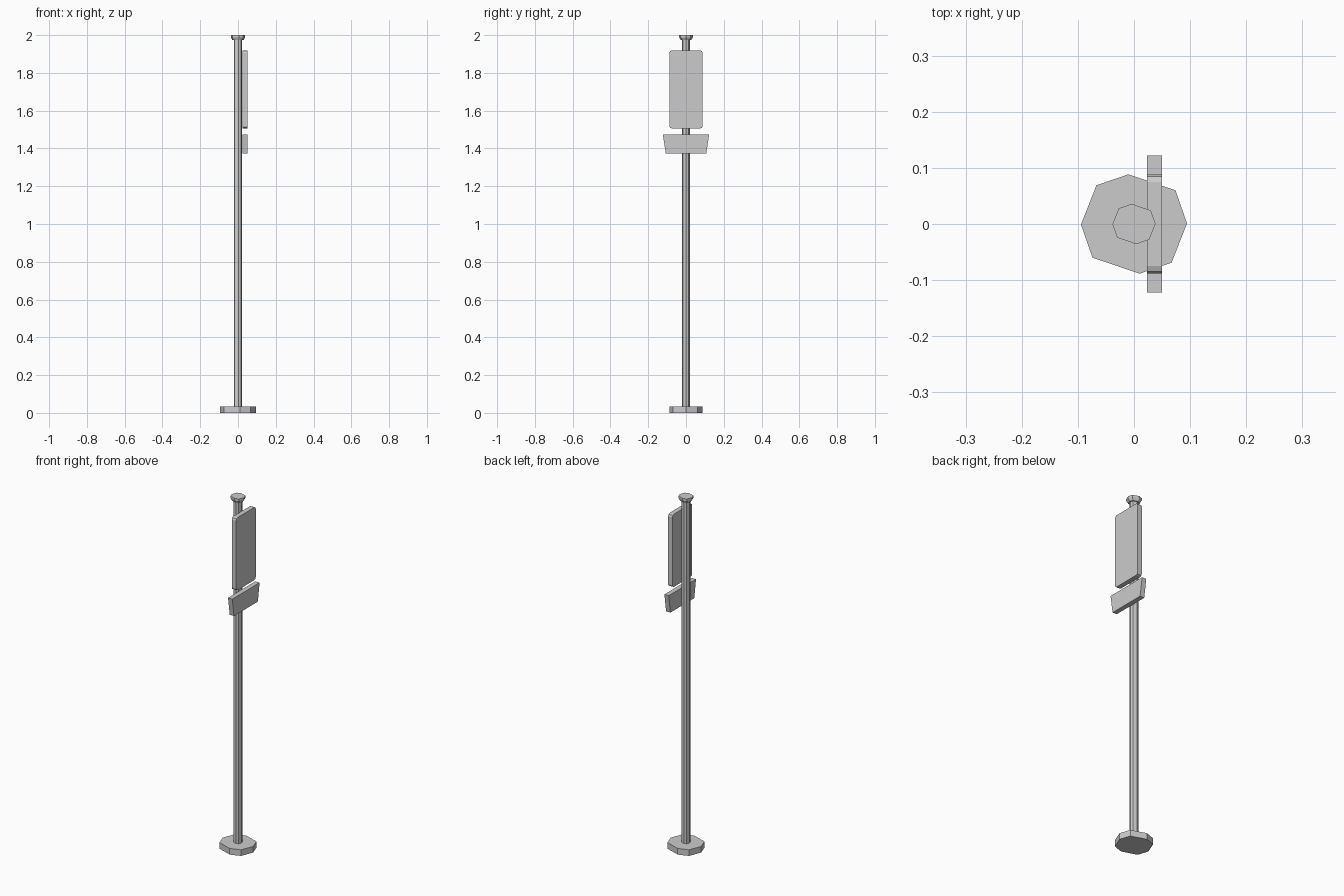
import bpy, bmesh

if "Cube" in bpy.data.objects:
    bpy.data.objects.remove(bpy.data.objects["Cube"])

# Half of the irregular octagon shared by base, pole and cap; the rest is its point mirror
HALF = [(0.0945, 0.001), (0.074, 0.060), (-0.010, 0.0885), (-0.067, 0.069)]
OCTAGON = HALF + [(-x, -y) for x, y in HALF]


def loft(name, rings):
    """Closed solid through a stack of matching vertex rings."""
    bm = bmesh.new()
    loops = [[bm.verts.new(p) for p in ring] for ring in rings]
    n = len(loops[0])
    for a, b in zip(loops, loops[1:]):
        for i in range(n):
            j = (i + 1) % n
            bm.faces.new((a[i], a[j], b[j], b[i]))
    bm.faces.new(loops[0][::-1])
    bm.faces.new(loops[-1])
    bmesh.ops.recalc_face_normals(bm, faces=bm.faces)
    mesh = bpy.data.meshes.new(name)
    bm.to_mesh(mesh)
    bm.free()
    ob = bpy.data.objects.new(name, mesh)
    bpy.context.collection.objects.link(ob)
    return ob


def column(name, profile):
    """Octagonal column from (scale, height) pairs."""
    return loft(name, [[(x * s, y * s, z) for x, y in OCTAGON] for s, z in profile])


def plate(name, outline, x0=0.023, x1=0.05):
    """Flat plate facing +x from a (y, z) outline."""
    return loft(name, [[(x, y, z) for y, z in outline] for x in (x0, x1)])


# Post
column("base", [(1, 0), (1, 0.035)])
column("pole", [(0.235, 0.035), (0.235, 1.975)])
column("cap", [(0.31, 1.973), (0.405, 1.988), (0.405, 2.0)])

# Tall sign panel with softened corners
w, lo, hi = 0.0885, 1.506, 1.919
corner = [(0, 0.014), (0.004, 0.004), (0.014, 0)]
right = [(w - b, lo + a) for a, b in corner] + [(w - a, hi - b) for a, b in corner]
right[:3] = [(w - 0.014, lo), (w - 0.004, lo + 0.004), (w, lo + 0.014)]
right[3:] = [(w, hi - 0.014), (w - 0.004, hi - 0.004), (w - 0.014, hi)]
plate("sign_panel", right + [(-y, z) for y, z in reversed(right)])

# Tapered lower plate
plate("lower_plate", [(-0.107, 1.372), (0.107, 1.372), (0.1225, 1.474), (-0.1225, 1.474)])
